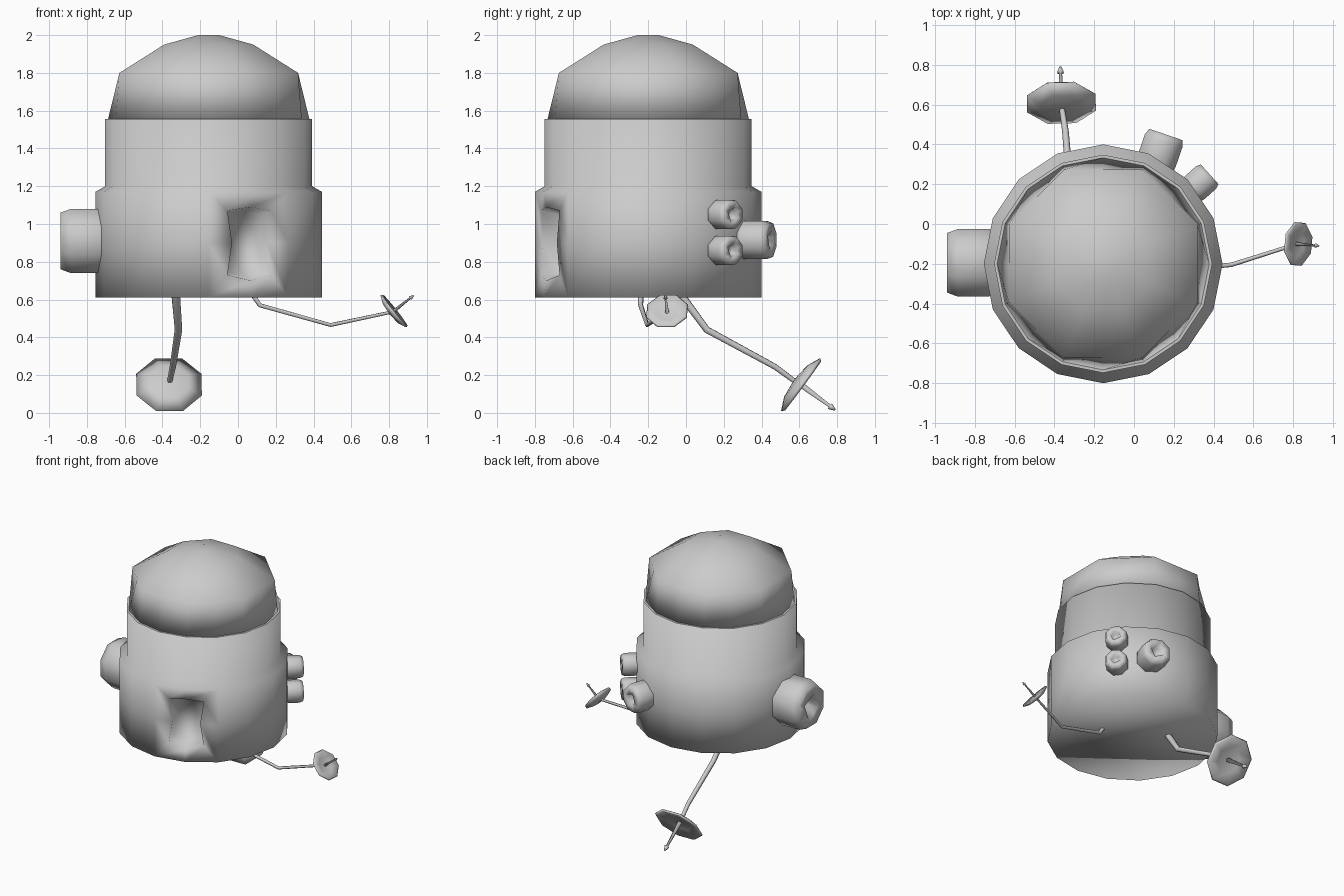
import bpy, bmesh
from math import cos, sin, pi, radians
from mathutils import Matrix, Vector

if "Cube" in bpy.data.objects:
    bpy.data.objects.remove(bpy.data.objects["Cube"])

grey = bpy.data.materials.new("plain_grey")
grey.use_nodes = True
grey.diffuse_color = (0.6, 0.6, 0.6, 1)
grey.node_tree.nodes["Principled BSDF"].inputs["Base Color"].default_value = (0.6, 0.6, 0.6, 1)

AXIS = Matrix.Translation((-0.155, -0.2, 0))


def finish(bm, name):
    bmesh.ops.recalc_face_normals(bm, faces=bm.faces)
    for f in bm.faces:
        f.smooth = True
    mesh = bpy.data.meshes.new(name)
    bm.to_mesh(mesh)
    bm.free()
    mesh.materials.append(grey)
    obj = bpy.data.objects.new(name, mesh)
    bpy.context.collection.objects.link(obj)
    return obj


def lathe(profile, n, matrix, caps=True):
    """Rings of (radius, height); a third value squares the ring to n/2 sides."""
    bm = bmesh.new()
    rings = []
    for r, h, *squared in profile:
        ring = []
        for i in range(n):
            a = 2 * pi * i / n
            q = r * cos(2 * pi / n) if squared and i % 2 == 0 else r
            ring.append(bm.verts.new(matrix @ Vector((q * cos(a), q * sin(a), h))))
        rings.append(ring)
    for lo, hi in zip(rings, rings[1:]):
        bridge(bm, lo, hi)
    if caps:
        bm.faces.new(rings[0])
        bm.faces.new(rings[-1])
    return bm, rings


def bridge(bm, a, b):
    n = len(a)
    for i in range(n):
        j = (i + 1) % n
        bm.faces.new((a[i], a[j], b[j], b[i]))


def aim(point, direction, spin=0):
    turn = Vector(direction).to_track_quat('Z', 'Y').to_matrix().to_4x4()
    return Matrix.Translation(point) @ turn @ Matrix.Rotation(radians(spin), 4, 'Z')


# Body shell with a window opened across two wall panels
bm, rings = lathe([(0.6, 0.61), (0.6, 0.9), (0.6, 1.17), (0.548, 1.2), (0.548, 1.555)], 16, AXIS)
w = 13
panel = {v for ring in rings[:3] for v in ring[w - 1:w + 2]}
bmesh.ops.delete(bm, geom=[f for f in bm.faces if set(f.verts) <= panel], context='FACES')
outer = [rings[0][w - 1], rings[0][w], rings[0][w + 1], rings[1][w + 1],
         rings[2][w + 1], rings[2][w], rings[2][w - 1], rings[1][w - 1]]
out = Vector((cos(-3 * pi / 8), sin(-3 * pi / 8), 0))
side = Vector((-out.y, out.x, 0))


def window_loop(half, waist, low, high, depth):
    pts = [(-half, low + 0.03), (0, low), (half, low + 0.03), (waist, 0.9),
           (half, high - 0.02), (0, high), (-half, high - 0.02), (-waist, 0.9)]
    return [bm.verts.new(AXIS @ (out * (0.6 - 0.2 * abs(u) - depth) + side * u + Vector((0, 0, z))))
            for u, z in pts]


frame = window_loop(0.125, 0.1, 0.7, 1.09, 0.015)
floor = window_loop(0.115, 0.085, 0.72, 1.07, 0.11)
bridge(bm, outer, frame)
bridge(bm, frame, floor)
bm.faces.new(floor)
finish(bm, "body_shell")

# Flat shelf and faceted dome
finish(lathe([(0.548, 1.555), (0.5, 1.556)], 16, AXIS, False)[0], "dome_shelf")
finish(lathe([(0.533, 1.555), (0.512, 1.8, 1), (0.255, 1.95, 1), (0.06, 2.0, 1)], 16, AXIS)[0], "dome")


# Round ports with a square socket
def port(name, centre, angle, r, length):
    a = radians(angle)
    profile = [(r * 0.92, -length), (r, 0.03 - length), (r, -0.3 * r), (r * 0.88, 0),
               (r * 0.5, 0, 1), (r * 0.38, -0.4 * r, 1)]
    finish(lathe(profile, 8, aim(centre, (cos(a), sin(a), 0), 22.5))[0], name)


port("large_port", (-0.94, -0.195, 0.91), 180, 0.184, 0.24)
port("medium_port", (0.16, 0.45, 0.915), 71, 0.108, 0.17)
port("small_port_upper", (0.38, 0.25, 1.05), 42, 0.082, 0.13)
port("small_port_lower", (0.38, 0.25, 0.86), 42, 0.082, 0.13)


# Bent arms that carry dishes
def arm(name, points, thick):
    curve = bpy.data.curves.new(name, 'CURVE')
    curve.dimensions = '3D'
    curve.bevel_depth = thick
    curve.bevel_resolution = 1
    curve.use_fill_caps = True
    spline = curve.splines.new('POLY')
    spline.points.add(len(points) - 1)
    for i, (sp, p) in enumerate(zip(spline.points, points)):
        sp.co = (*p, 1)
        sp.radius = 1.1 - 0.15 * i
    curve.materials.append(grey)
    obj = bpy.data.objects.new(name, curve)
    bpy.context.collection.objects.link(obj)
    bpy.ops.object.select_all(action='DESELECT')
    obj.select_set(True)
    bpy.context.view_layer.objects.active = obj
    bpy.ops.object.convert(target='MESH')


def dish(name, centre, tip, r):
    c, t = Vector(centre), Vector(tip)
    m = aim(c, t - c, 22.5)
    reach = (t - c).length
    finish(lathe([(r * 0.15, -0.17 * r), (r * 0.6, -0.12 * r), (r, 0.05 * r), (r * 0.93, 0.12 * r),
                  (r * 0.5, 0), (r * 0.12, -0.03 * r)], 8, m)[0], name)
    k = r * 0.1
    finish(lathe([(k * 0.9, -0.02), (k * 0.45, reach - 2 * k), (k, reach - 1.9 * k),
                  (k * 0.25, reach)], 6, m)[0], name + "_feed")


arm("back_arm", [(-0.33, -0.03, 0.63), (-0.315, 0.11, 0.44), (-0.345, 0.47, 0.245),
                 (-0.365, 0.6, 0.15)], 0.021)
dish("back_dish", (-0.365, 0.6, 0.155), (-0.37, 0.79, 0.015), 0.187)
arm("left_arm", [(0.075, -0.24, 0.63), (0.115, -0.24, 0.57), (0.49, -0.205, 0.465),
                 (0.82, -0.1, 0.535)], 0.014)
dish("left_dish", (0.82, -0.1, 0.535), (0.93, -0.11, 0.622), 0.117)
